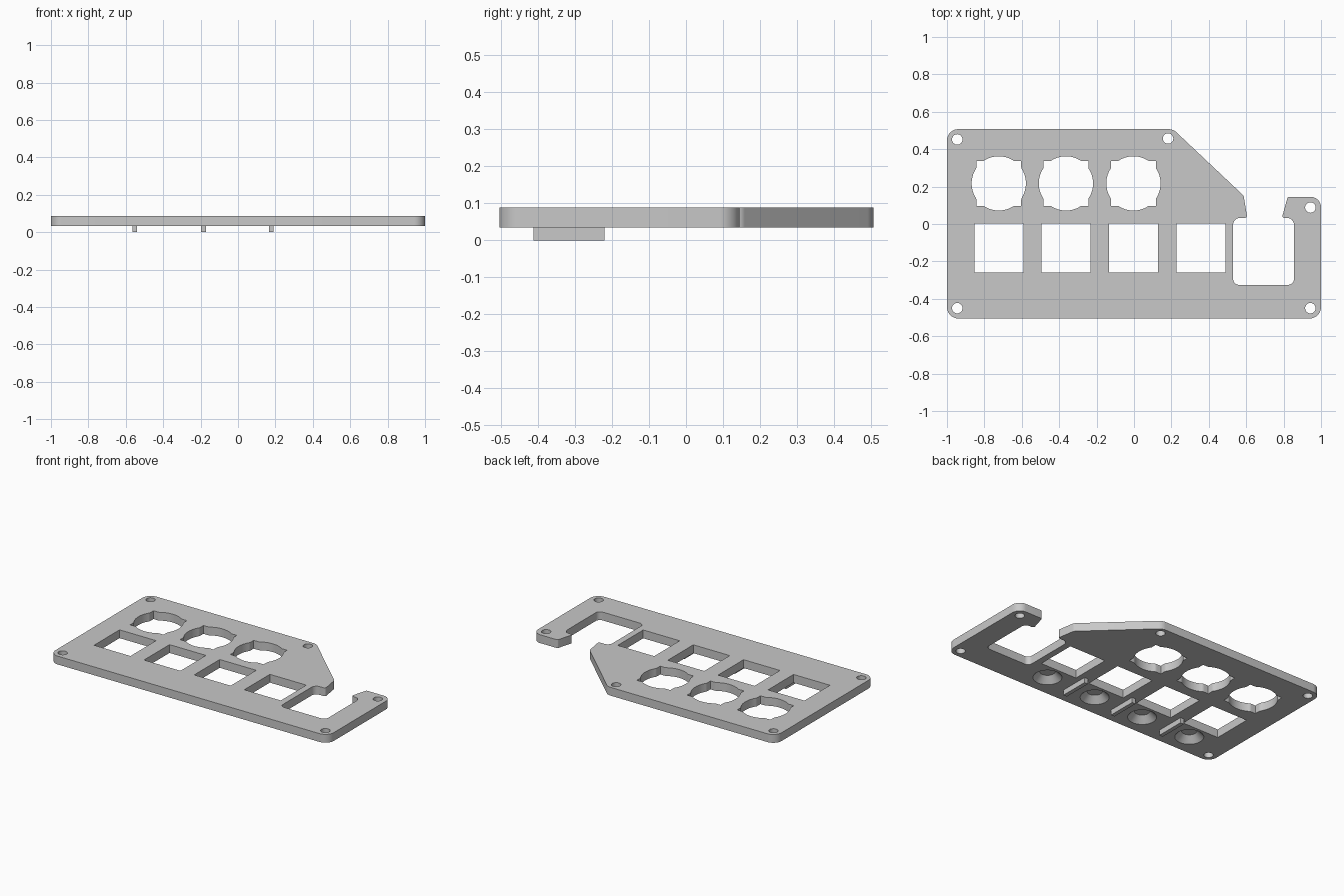
import bpy, bmesh
from math import cos, sin, pi
from mathutils import Vector

cube = bpy.data.objects.get("Cube")
if cube:
    bpy.data.objects.remove(cube, do_unlink=True)

BOTTOM, TOP = 0.034, 0.088
COLUMNS = [-0.723, -0.364, -0.003, 0.357]

grey = bpy.data.materials.new("plain grey")
grey.use_nodes = True
colour = (0.58, 0.58, 0.58, 1)
grey.diffuse_color = colour
grey.node_tree.nodes["Principled BSDF"].inputs["Base Color"].default_value = colour


def fillet(corners, steps=8):
    """Round each (x, y, radius) corner of a closed outline."""
    points = []
    for i, (x, y, r) in enumerate(corners):
        p = Vector((x, y))
        a = (Vector(corners[i - 1][:2]) - p).normalized()
        b = (Vector(corners[(i + 1) % len(corners)][:2]) - p).normalized()
        half = a.angle(b) / 2
        centre = p + (a + b).normalized() * (r / sin(half))
        reach = r * cos(half) / sin(half)
        start, end = p + a * reach - centre, p + b * reach - centre
        for k in range(steps + 1):
            points.append(centre + start.lerp(end, k / steps).normalized() * r)
    return points


def ring(x, y, radius, count=32):
    return [(x + radius * cos(2 * pi * k / count), y + radius * sin(2 * pi * k / count))
            for k in range(count)]


def square(x, y, h):
    return [(x - h, y - h), (x + h, y - h), (x + h, y + h), (x - h, y + h)]


def notched_ring(x, y, radius, h, count=128):
    """Circle merged with a square whose corners poke out."""
    points = []
    for k in range(count):
        c, s = cos(2 * pi * k / count), sin(2 * pi * k / count)
        r = max(radius, h / max(abs(c), abs(s)))
        points.append((x + r * c, y + r * s))
    return points


def add_prism(bm, lower, z0, z1, upper=None):
    """Closed solid between two matching outlines."""
    low = [bm.verts.new((p[0], p[1], z0)) for p in lower]
    high = [bm.verts.new((p[0], p[1], z1)) for p in (upper or lower)]
    bm.faces.new(low[::-1])
    bm.faces.new(high)
    for i in range(len(low)):
        j = (i + 1) % len(low)
        bm.faces.new((low[i], low[j], high[j], high[i]))


def finish(bm, name):
    mesh = bpy.data.meshes.new(name)
    bm.to_mesh(mesh)
    bm.free()
    mesh.materials.append(grey)
    ob = bpy.data.objects.new(name, mesh)
    bpy.context.collection.objects.link(ob)
    return ob


# Plate outline with the sloped shoulder and the hooked cable opening
outline = fillet([
    (-1, -0.505, 0.06), (1, -0.505, 0.06), (1, 0.145, 0.055), (0.822, 0.145, 0.01),
    (0.79, 0.032, 0.012), (0.855, 0.032, 0.035), (0.855, -0.325, 0.03),
    (0.53, -0.325, 0.03), (0.53, 0.032, 0.035), (0.606, 0.032, 0.012),
    (0.586, 0.152, 0.03), (0.209, 0.507, 0.06), (-1, 0.507, 0.06)])
bm = bmesh.new()
add_prism(bm, outline, BOTTOM, TOP)
plate = finish(bm, "mounting_plate")

# Cutters: sockets, square windows, screw holes and blind conical pockets
bm = bmesh.new()
low, high = BOTTOM - 0.05, TOP + 0.05
for x in COLUMNS[:3]:
    add_prism(bm, notched_ring(x, 0.217, 0.145, 0.12), low, high)
for x in COLUMNS:
    add_prism(bm, square(x, -0.127, 0.131), low, high)
    add_prism(bm, ring(x, -0.36, 0.095), BOTTOM - 0.01, BOTTOM + 0.04, ring(x, -0.36, 0.045))
for x, y in [(-0.945, 0.452), (0.182, 0.457), (0.943, 0.088), (0.943, -0.45), (-0.945, -0.45)]:
    add_prism(bm, ring(x, y, 0.028), low, high)
cutter = finish(bm, "opening_cutter")
cutter.hide_render = True

bpy.context.view_layer.objects.active = plate
cut = plate.modifiers.new("openings", "BOOLEAN")
cut.operation = "DIFFERENCE"
cut.solver = "EXACT"
cut.object = cutter
bpy.ops.object.modifier_apply(modifier=cut.name)
bpy.data.objects.remove(cutter, do_unlink=True)

# Ribs under the plate between the windows
for i, x in enumerate([-0.552, -0.184, 0.178]):
    bm = bmesh.new()
    w = 0.013
    add_prism(bm, [(x - w, -0.413), (x + w, -0.413), (x + w, -0.221), (x - w, -0.221)], 0, BOTTOM)
    finish(bm, f"underside_rib_{i + 1}")

for ob in bpy.context.selected_objects:
    ob.select_set(False)
plate.select_set(True)
bpy.context.view_layer.objects.active = plate
bpy.ops.object.shade_smooth_by_angle(angle=pi / 6)
